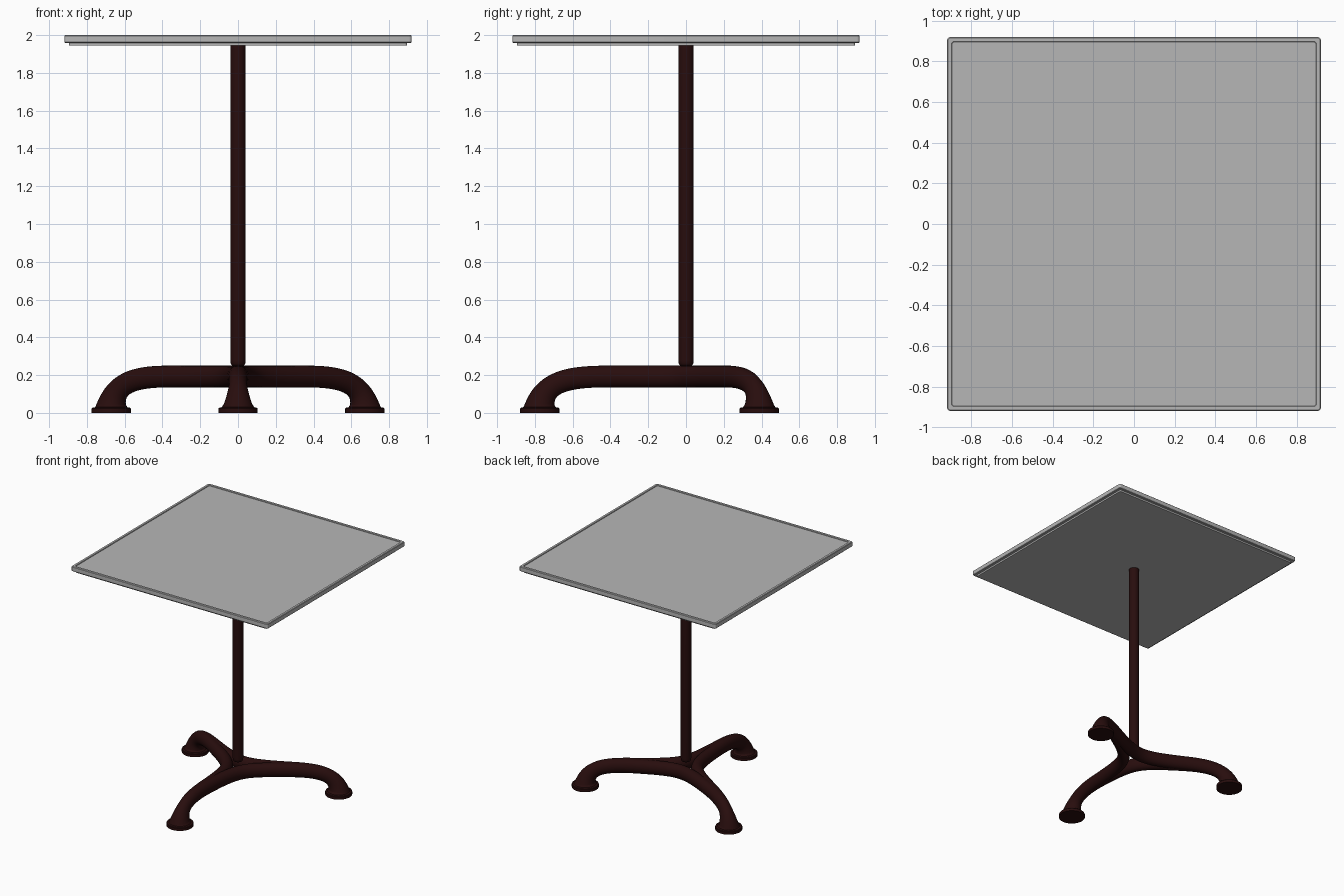
import bpy, bmesh, math
from mathutils import Vector

if "Cube" in bpy.data.objects:
    bpy.data.objects.remove(bpy.data.objects["Cube"])


def material(name, rgb):
    m = bpy.data.materials.new(name)
    m.diffuse_color = (*rgb, 1)
    m.use_nodes = True
    m.node_tree.nodes["Principled BSDF"].inputs["Base Color"].default_value = m.diffuse_color
    return m


GREY = material("light grey", (0.47, 0.47, 0.47))
IRON = material("dark brown iron", (0.021, 0.004, 0.004))


def loft(name, rings, mat, caps=True, closed=False, angle=35):
    """Skin a list of equally sized rings of points."""
    bm = bmesh.new()
    loops = [[bm.verts.new(p) for p in r] for r in rings]
    pairs = list(zip(loops, loops[1:]))
    if closed:
        pairs.append((loops[-1], loops[0]))
    for a, b in pairs:
        n = len(a)
        for i in range(n):
            j = (i + 1) % n
            bm.faces.new((a[i], a[j], b[j], b[i]))
    if caps:
        bm.faces.new(loops[0])
        bm.faces.new(loops[-1])
    bmesh.ops.recalc_face_normals(bm, faces=bm.faces)
    me = bpy.data.meshes.new(name)
    bm.to_mesh(me)
    bm.free()
    ob = bpy.data.objects.new(name, me)
    bpy.context.collection.objects.link(ob)
    me.materials.append(mat)
    bpy.ops.object.select_all(action='DESELECT')
    ob.select_set(True)
    bpy.context.view_layer.objects.active = ob
    bpy.ops.object.shade_smooth_by_angle(angle=math.radians(angle))
    return ob


def rounded_square(half, radius, z, steps=5):
    pts = []
    c = half - radius
    for k, (sx, sy) in enumerate([(1, 1), (-1, 1), (-1, -1), (1, -1)]):
        for i in range(steps + 1):
            a = math.pi / 2 * (k + i / steps)
            pts.append((sx * c + radius * math.cos(a), sy * c + radius * math.sin(a), z))
    return pts


def circle(r, z, cx=0, cy=0, n=32):
    return [(cx + r * math.cos(2 * math.pi * i / n), cy + r * math.sin(2 * math.pi * i / n), z)
            for i in range(n)]


# Table top: raised rim around a slightly recessed panel
rim = [(0.896, 1.959), (0.915, 1.959), (0.919, 1.963), (0.919, 1.996),
       (0.915, 2.0), (0.898, 2.0), (0.896, 1.998)]
loft("table_rim", [rounded_square(h, 0.014, z) for h, z in rim], GREY, caps=False, closed=True)
loft("table_panel", [rounded_square(0.896, 0.014, z) for z in (1.945, 1.993)], GREY)

# Column with rounded foot
loft("column", [circle(r, z) for r, z in
                [(0.024, 0.247), (0.034, 0.253), (0.039, 0.263), (0.041, 0.28), (0.041, 1.946)]],
     IRON, angle=50)

# Base: three curved bars, each running from one foot to the next
REACH, GAP = 0.775, 0.088


def bezier(t, a, b, c, d):
    s = 1 - t
    return s ** 3 * a + 3 * s * s * t * b + 3 * s * t * t * c + t ** 3 * d


half = [(0.42 * i / 14, 0.1925, 0.048, 0.0575) for i in range(14)]
for i in range(19):
    t = i / 18
    flare = max(0, (t - 0.5) / 0.5) ** 2
    half.append((bezier(t, 0.42, 0.66, 0.76, REACH), bezier(t, 0.1925, 0.1925, 0.15, 0.02),
                 0.048 + 0.037 * flare, 0.0575 + 0.0275 * flare))
profile = [(-r, z, w, h) for r, z, w, h in reversed(half[1:])] + half


def bar(name, angle):
    u = Vector((math.cos(angle), math.sin(angle), 0))
    v = Vector((-math.sin(angle), math.cos(angle), 0))
    path = []
    for r, z, w, h in profile:
        side = r * math.sin(math.pi / 3)
        gap = GAP * (1 - (r / REACH) ** 2)
        path.append(u * math.sqrt(gap ** 2 + side ** 2 / 3) + v * side + Vector((0, 0, z)))
    rings = []
    for i, p in enumerate(path):
        t = (path[min(i + 1, len(path) - 1)] - path[max(i - 1, 0)]).normalized()
        s = Vector((t.y, -t.x, 0)).normalized()
        n = s.cross(t)
        w, h = profile[i][2:]
        rings.append([p + s * w * math.cos(a) + n * h * math.sin(a)
                      for a in (2 * math.pi * k / 24 for k in range(24))])
    loft(name, rings, IRON, angle=50)


for k in range(3):
    bar(f"base_bar_{k + 1}", math.radians(-30 + 120 * k))
    # Round pad under each foot
    a = math.radians(-90 + 120 * k)
    x, y = REACH * math.cos(a), REACH * math.sin(a)
    loft(f"foot_pad_{k + 1}", [circle(r, z, x, y) for r, z in
                               [(0.104, 0), (0.104, 0.022), (0.1, 0.027), (0.086, 0.03), (0.076, 0.045)]],
         IRON)
